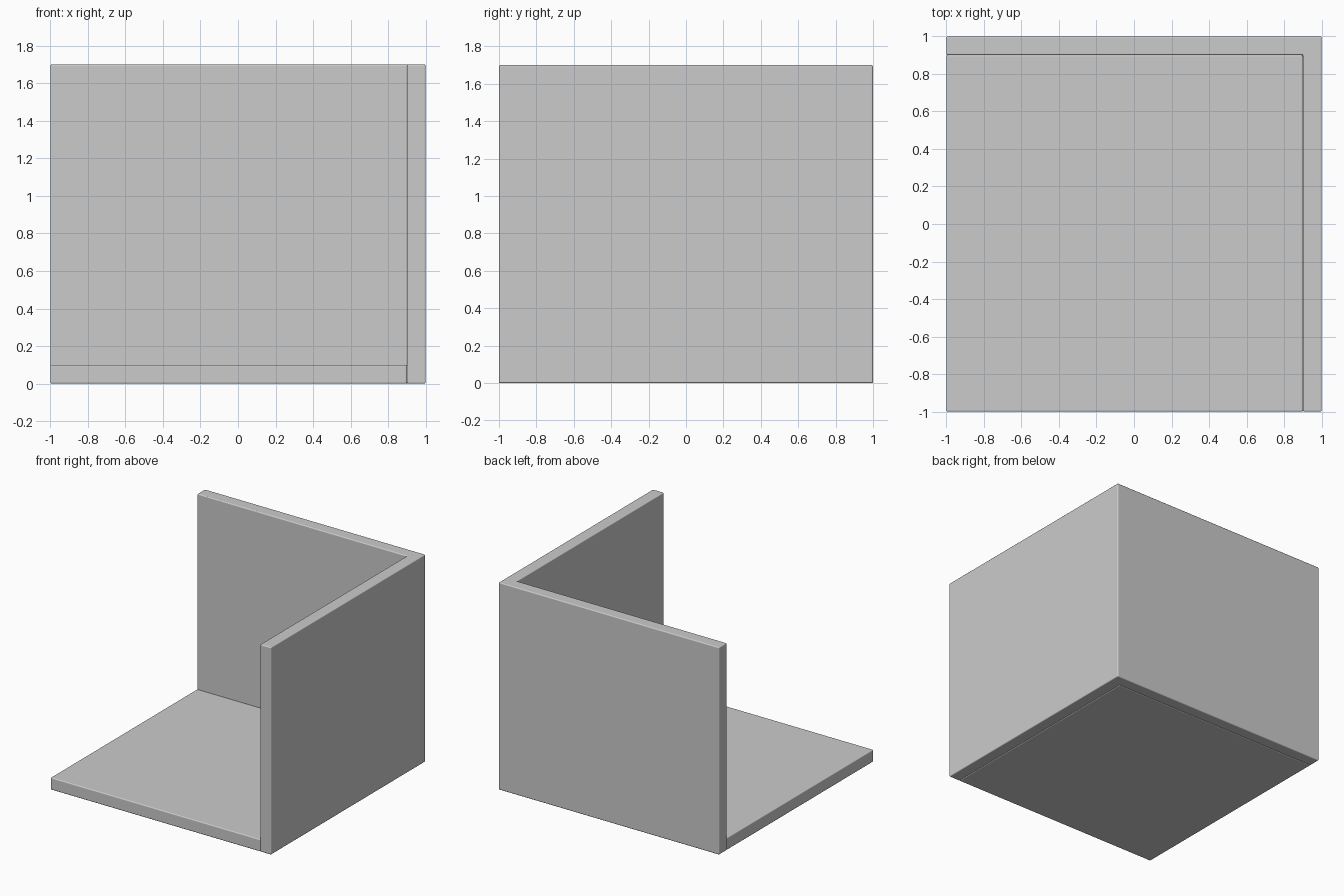
import bpy, bmesh

if "Cube" in bpy.data.objects:
    bpy.data.objects.remove(bpy.data.objects["Cube"])

T = 0.10   # panel thickness
H = 1.70   # wall height


def panel(name, profile, height):
    """Extrude a flat outline upward from z = 0 and soften its edges."""
    bm = bmesh.new()
    base = bm.faces.new([bm.verts.new((x, y, 0)) for x, y in profile])
    top = bmesh.ops.extrude_face_region(bm, geom=[base])["geom"]
    verts = [v for v in top if isinstance(v, bmesh.types.BMVert)]
    bmesh.ops.translate(bm, verts=verts, vec=(0, 0, height))
    # extruding may drop the starting face, so make sure the bottom is closed
    holes = [e for e in bm.edges if e.is_boundary]
    if holes:
        bmesh.ops.holes_fill(bm, edges=holes, sides=0)
    bmesh.ops.recalc_face_normals(bm, faces=bm.faces)
    mesh = bpy.data.meshes.new(name)
    bm.to_mesh(mesh)
    bm.free()
    obj = bpy.data.objects.new(name, mesh)
    bpy.context.collection.objects.link(obj)
    for p in mesh.polygons:
        p.use_smooth = True
    bevel = obj.modifiers.new("soft_edges", "BEVEL")
    bevel.width = 0.008
    bevel.segments = 3
    bevel.limit_method = "ANGLE"
    bevel.harden_normals = True
    return obj


# back and right walls as one L-shaped piece
panel("corner_walls", [(-1, 1 - T), (1 - T, 1 - T), (1 - T, -1),
                       (1, -1), (1, 1), (-1, 1)], H)

# floor slab fitted inside the walls
panel("floor", [(-1, -1), (1 - T, -1), (1 - T, 1 - T), (-1, 1 - T)], T)
